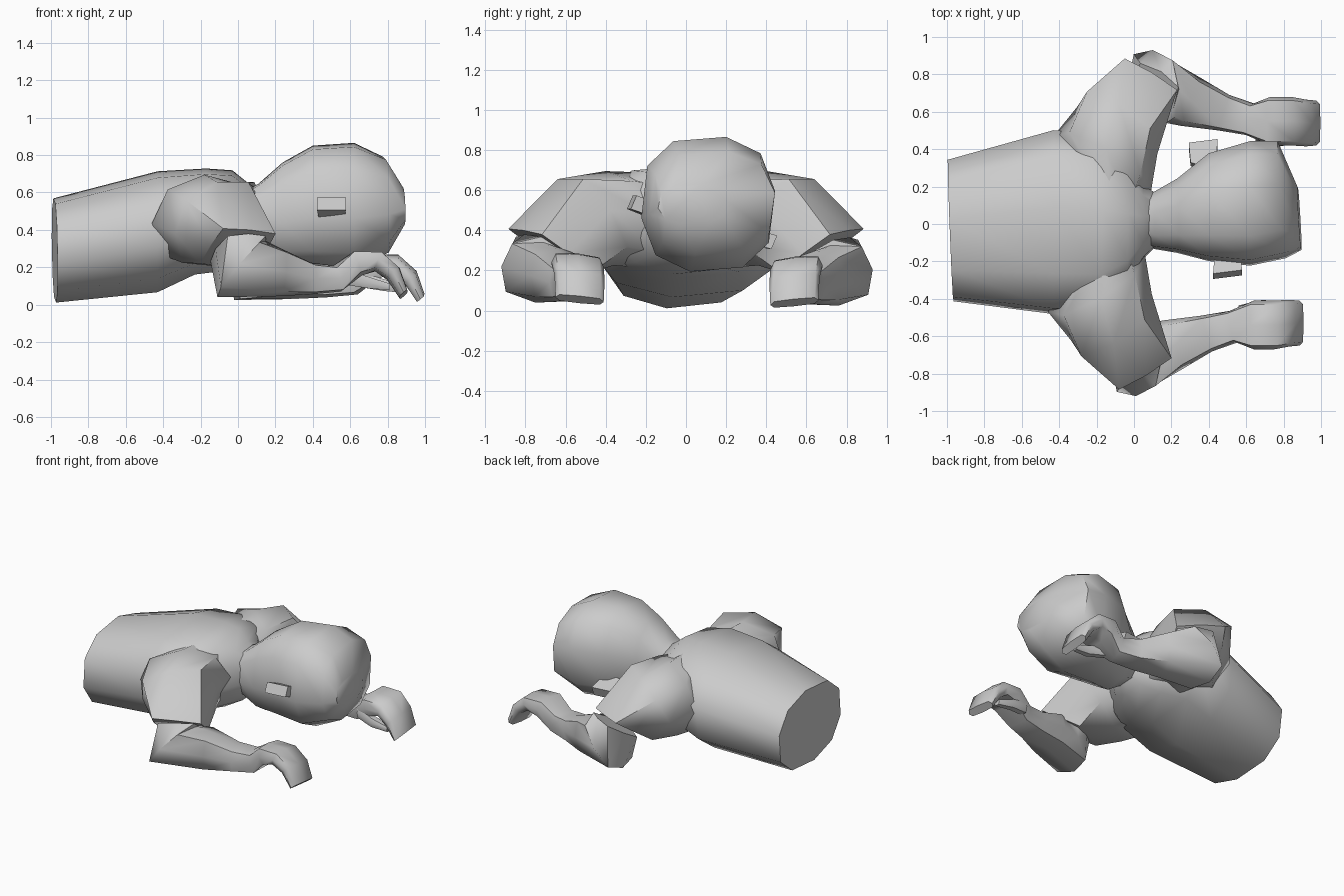
import bpy, bmesh
from math import cos, sin, pi, copysign
from mathutils import Vector


def power(t, p):
    return 0 if abs(t) < 1e-6 else copysign(abs(t) ** p, t)


def loft(name, rings, n=8, p=0.7, phase=0.0, shift=(0, 0, 0), side=1):
    """Skin rings of (centre, half axis u, half axis v[, squareness]); side=-1 mirrors in y."""
    bm = bmesh.new()
    rows = []
    for c, u, v, *own in rings:
        e = own[0] if own else p
        row = []
        for i in range(n):
            a = 2 * pi * i / n + phase
            q = Vector(c) + Vector(u) * power(cos(a), e) + Vector(v) * power(sin(a), e)
            q.y *= side
            row.append(bm.verts.new(q + Vector(shift)))
        rows.append(row)
    for r, s in zip(rows, rows[1:]):
        for i in range(n):
            j = (i + 1) % n
            bm.faces.new((r[i], r[j], s[j], s[i]))
    bm.faces.new(rows[0])
    bm.faces.new(rows[-1])
    bmesh.ops.recalc_face_normals(bm, faces=bm.faces)
    mesh = bpy.data.meshes.new(name)
    bm.to_mesh(mesh)
    bm.free()
    ob = bpy.data.objects.new(name, mesh)
    bpy.context.collection.objects.link(ob)
    bpy.ops.object.select_all(action='DESELECT')
    ob.select_set(True)
    bpy.context.view_layer.objects.active = ob
    bpy.ops.object.shade_smooth_by_angle(angle=1.0)


def across(x, y, z, ry, rz, ty=0.0, tz=0.0):
    """Ring facing along x; ty and tz lean it."""
    return (x, y, z), (ty, ry, 0), (tz, 0, rz)


# torso, cut at the waist and narrowing to the neck
loft("torso", [
    across(-0.98, -0.035, 0.29, 0.385, 0.28, -0.015, -0.005),
    across(-0.43, 0.01, 0.39, 0.50, 0.325),
    across(-0.2, 0.0, 0.445, 0.49, 0.285, 0, 0.03),
    across(-0.05, 0.0, 0.45, 0.36, 0.27, 0, 0.02),
    across(0.05, 0.01, 0.45, 0.20, 0.205),
    across(0.16, 0.03, 0.46, 0.11, 0.12)], n=10, p=0.85, phase=0.2)

# head, face down and rolled a little
loft("head", [
    across(0.02, 0.02, 0.46, 0.12, 0.14),
    across(0.11, 0.02, 0.47, 0.155, 0.18),
    across(0.23, 0.045, 0.49, 0.20, 0.275, 0, 0.01),
    across(0.40, 0.09, 0.53, 0.29, 0.325),
    across(0.62, 0.11, 0.53, 0.335, 0.34),
    across(0.79, 0.13, 0.535, 0.315, 0.26, -0.02, -0.01),
    across(0.885, 0.03, 0.53, 0.17, 0.10, -0.01, -0.005)],
    n=10, p=0.78, phase=-0.5)

# ears
for label, x, y, z, s in (("near_ear", 0.5, -0.2, 0.52, 1), ("far_ear", 0.37, 0.36, 0.36, -1)):
    loft(label, [
        ((x, y + 0.06 * s, z - 0.03 * s), (0.07, 0.02 * s, 0), (0, 0.01, 0.035)),
        ((x, y - 0.07 * s, z + 0.02 * s), (0.08, 0.01, 0), (0, 0.015, 0.035))],
        n=4, p=0.1, phase=pi / 4)

# arms: modelled on the near side, mirrored and shifted for the far side
for label, side, s_shift, a_shift in (("near", 1, (0, 0, 0), (0, 0, 0)),
                                      ("far", -1, (0.03, 0, 0), (0.09, 0.01, -0.015))):
    loft(label + "_sleeve", [
        ((-0.15, -0.12, 0.45), (0.13, 0.03, 0), (0, 0, 0.235), 0.9),
        ((-0.20, -0.32, 0.455), (0.26, 0.15, 0.02), (0.02, -0.08, 0.24), 0.9),
        ((-0.12, -0.50, 0.44), (0.215, 0.125, 0.06), (0.01, -0.14, 0.215), 0.7),
        ((0.0, -0.675, 0.30), (0.15, 0.09, -0.015), (0.065, -0.135, 0.10), 0.2)],
        shift=s_shift, side=side)
    # elbow and forearm running into a cupped hand
    loft(label + "_forearm_and_hand", [
        ((0.0, -0.68, 0.30), (0.055, -0.125, 0.08), (0.12, 0.075, 0)),
        ((0.02, -0.73, 0.19), (-0.01, -0.19, 0.03), (0.13, 0.02, 0.15), 0.65),
        ((0.21, -0.645, 0.175), (0.05, -0.13, 0), (0.01, 0, 0.13), 0.6),
        ((0.39, -0.585, 0.14), (0.03, -0.095, 0), (0, 0, 0.085)),
        ((0.53, -0.55, 0.14), (0.02, -0.085, 0), (-0.02, 0, 0.07)),
        ((0.64, -0.54, 0.22), (0, -0.13, 0.012), (-0.02, 0, 0.065)),
        ((0.75, -0.54, 0.23), (0, -0.13, 0.012), (0.02, 0, 0.05)),
        ((0.83, -0.53, 0.165), (0, -0.125, 0.012), (0.035, 0, 0.03)),
        ((0.885, -0.53, 0.055), (0, -0.12, 0.012), (0.022, 0, 0.018))],
        p=0.5, shift=a_shift, side=side)
    loft(label + "_thumb", [
        ((0.56, -0.47, 0.15), (0, 0.035, 0), (0, 0, 0.045)),
        ((0.69, -0.44, 0.12), (0, 0.035, 0), (0, 0, 0.035)),
        ((0.81, -0.45, 0.095), (0, 0.025, 0), (0, 0, 0.02))],
        n=6, shift=a_shift, side=side)
